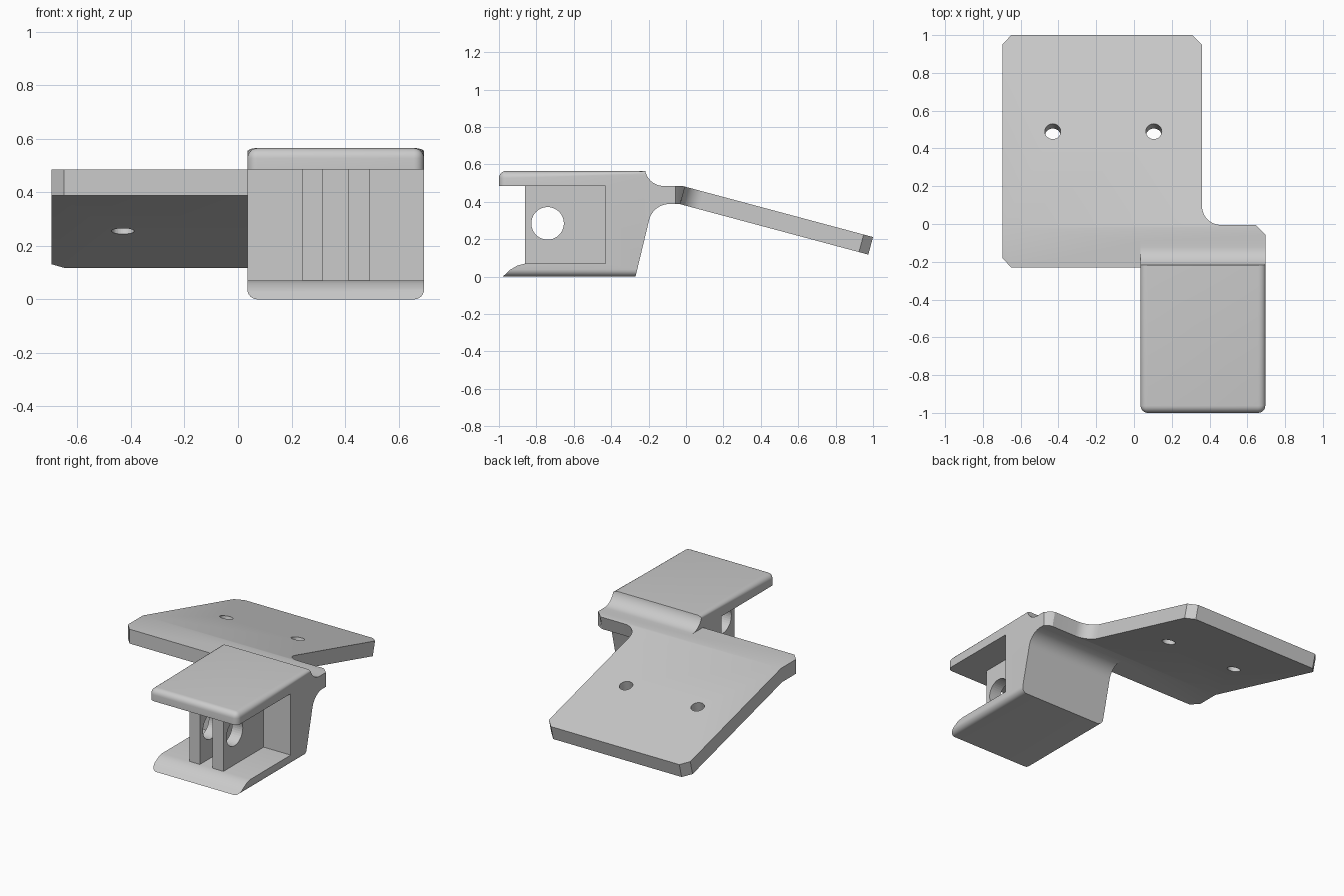
import bpy, bmesh, math
from mathutils import Vector, Matrix

cube = bpy.data.objects.get("Cube")
if cube:
    bpy.data.objects.remove(cube, do_unlink=True)

grey = bpy.data.materials.new("plain grey")
grey.use_nodes = True
colour = (0.6, 0.6, 0.6, 1)
grey.diffuse_color = colour
grey.node_tree.nodes["Principled BSDF"].inputs["Base Color"].default_value = colour


def make_object(name, bm):
    bmesh.ops.recalc_face_normals(bm, faces=bm.faces[:])
    mesh = bpy.data.meshes.new(name)
    bm.to_mesh(mesh)
    bm.free()
    mesh.materials.append(grey)
    obj = bpy.data.objects.new(name, mesh)
    bpy.context.collection.objects.link(obj)
    return obj


def extrude(points, direction):
    """Solid made by sweeping a closed outline along a vector."""
    bm = bmesh.new()
    face = bm.faces.new([bm.verts.new(p) for p in points])
    new = bmesh.ops.extrude_face_region(bm, geom=[face])["geom"]
    moved = [v for v in new if isinstance(v, bmesh.types.BMVert)]
    bmesh.ops.translate(bm, verts=moved, vec=direction)
    return bm


def arc(cx, cy, r, start, end, steps=10):
    angles = [math.radians(start + (end - start) * i / steps) for i in range(steps + 1)]
    return [(cx + r * math.cos(a), cy + r * math.sin(a)) for a in angles]


def drill(obj, name, centre, radius, depth, rotation):
    """Cut a round hole with a hidden cylinder."""
    bm = bmesh.new()
    bmesh.ops.create_cone(bm, cap_ends=True, segments=40, radius1=radius, radius2=radius,
                          depth=depth, matrix=Matrix.Translation(centre) @ rotation)
    cutter = make_object(name, bm)
    cutter.hide_render = True
    cutter.hide_viewport = True
    cutter.display_type = 'WIRE'
    mod = obj.modifiers.new(name, 'BOOLEAN')
    mod.operation = 'DIFFERENCE'
    mod.solver = 'EXACT'
    mod.object = cutter


def smooth(obj):
    bpy.ops.object.select_all(action='DESELECT')
    obj.select_set(True)
    bpy.context.view_layer.objects.active = obj
    bpy.ops.object.shade_smooth_by_angle(angle=math.radians(30))


# Bracket body: C-shaped side profile with a filleted back
LEFT, RIGHT, TOP, SHELF, BASE = 0.695, 0.035, 0.565, 0.485, 0.07
LEDGE_Y, UNDER = -0.09, 0.388
top_fillet = [p for p in arc(-0.12, 0.585, 0.1, 270, 191.5)]
profile = [(-0.98, 0), (-0.27, 0)]
profile += arc(LEDGE_Y, UNDER - 0.11, 0.11, 165, 90)
profile += [(LEDGE_Y, SHELF)] + top_fillet[:-1] + [(-0.218, TOP)]
profile += [(-1, TOP), (-1, SHELF), (-0.43, SHELF), (-0.43, BASE)]
profile += [(-0.86, BASE), (-0.9, 0.06), (-0.94, 0.037)]
bm = extrude([(RIGHT, y, z) for y, z in profile], (LEFT - RIGHT, 0, 0))


def rounded(edge):
    a, b = (v.co for v in edge.verts)
    along_x = abs(a.x - b.x) > 0.1
    on_top = min(a.z, b.z) > TOP - 0.001
    on_bottom = max(a.z, b.z) < 0.001
    at_front = max(a.y, b.y) < -0.999
    if at_front:
        return on_top or not along_x
    return (on_top or on_bottom) and not along_x


bmesh.ops.bevel(bm, geom=[e for e in bm.edges if rounded(e)], offset=0.038,
                segments=6, profile=0.5, affect='EDGES')
smooth(make_object("bracket_body", bm))

# Pair of drilled lugs between the bracket's shelves
across = Matrix.Rotation(math.pi / 2, 4, 'Y')
for name, x0, x1 in (("right_lug", 0.24, 0.317), ("left_lug", 0.413, 0.493)):
    side = [(-0.86, BASE), (-0.43, BASE), (-0.43, SHELF), (-0.86, SHELF)]
    lug = make_object(name, extrude([(x0, y, z) for y, z in side], (x1 - x0, 0, 0)))
    drill(lug, name + "_hole_cutter", ((x0 + x1) / 2, -0.74, 0.285), 0.087, 0.2, across)
    smooth(lug)

# Mounting plate: chamfered outline, bent down behind the bracket
BEND_Y, TILT, THICK = -0.02, math.radians(15), SHELF - UNDER
outline = [(-0.65, -0.23), (RIGHT, -0.23), (RIGHT, LEDGE_Y), (LEFT, LEDGE_Y),
           (LEFT, -0.055), (0.645, -0.005)]
outline += arc(0.46, 0.095, 0.1, 270, 180)
outline += [(0.36, 0.95), (0.31, 1), (-0.65, 1), (-0.697, 0.95), (-0.697, -0.18)]
bm = extrude([(x, y, 0) for x, y in outline], (0, 0, -THICK))
bmesh.ops.bisect_plane(bm, geom=bm.verts[:] + bm.edges[:] + bm.faces[:],
                       plane_co=(0, BEND_Y, 0), plane_no=(0, 1, 0))
for v in bm.verts:
    under = v.co.z < -THICK / 2
    past = v.co.y - BEND_Y
    v.co.z = SHELF - max(0, past) * math.tan(TILT)
    if under and past > 0.001:
        v.co += Vector((0, -math.sin(TILT), -math.cos(TILT))) * THICK
    elif under:
        v.co.z -= THICK
        if past > -0.001:
            v.co.y -= THICK * math.tan(TILT / 2)
plate = make_object("mounting_plate", bm)

# Screw holes square to the tilted plate
for name, x in (("right", -0.43), ("left", 0.105)):
    z = SHELF - (0.49 - BEND_Y) * math.tan(TILT)
    drill(plate, name + "_screw_hole_cutter", (x, 0.49, z), 0.042, 0.4,
          Matrix.Rotation(-TILT, 4, 'X'))
smooth(plate)
